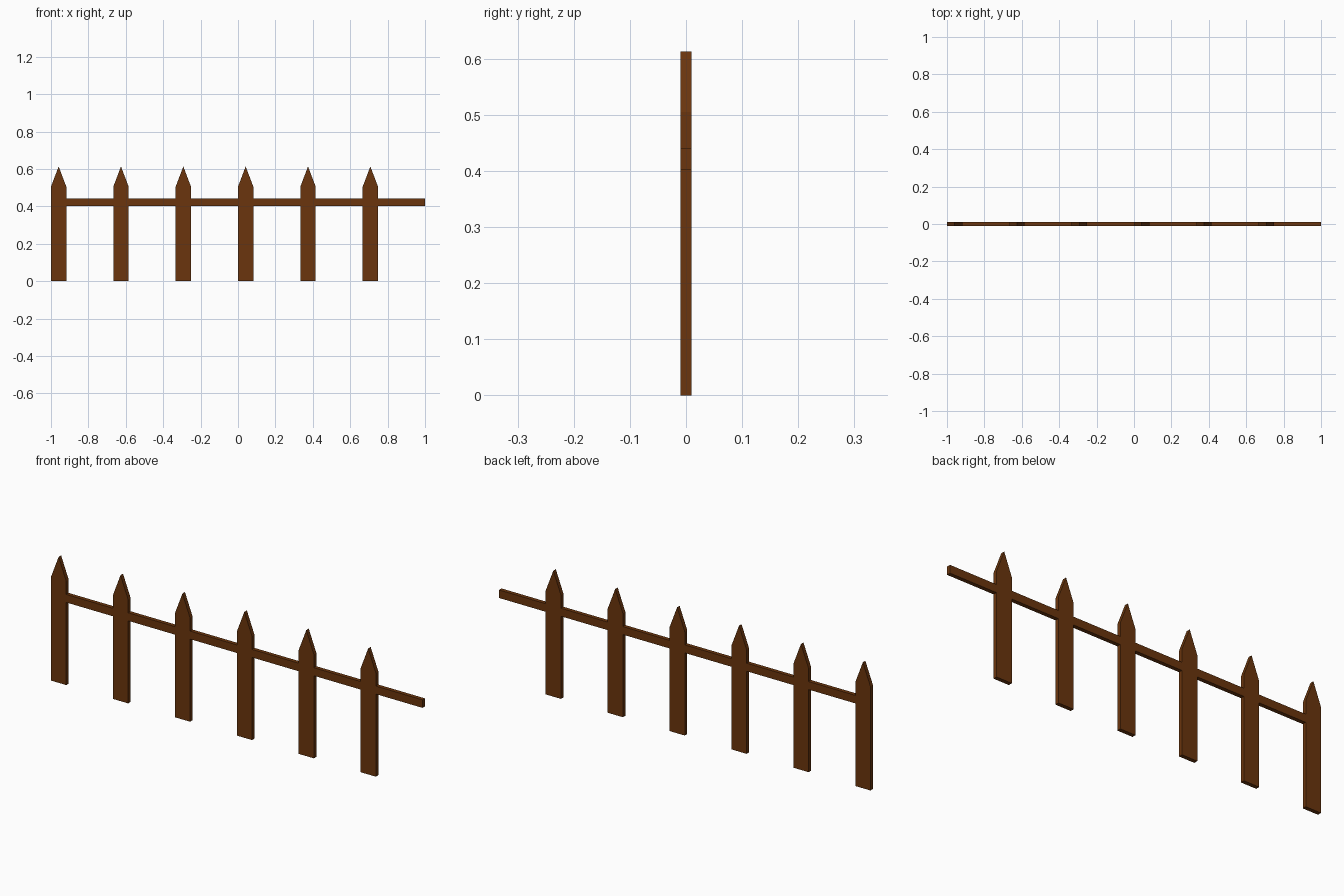
import bpy, bmesh

if "Cube" in bpy.data.objects:
    bpy.data.objects.remove(bpy.data.objects["Cube"])

PITCH, W, T = 1 / 3, 0.082, 0.0096      # picket spacing, picket width, half thickness
SHOULDER, TIP = 0.505, 0.613
RAIL_LOW, RAIL_HIGH = 0.402, 0.441

wood = bpy.data.materials.new("brown wood")
wood.diffuse_color = (0.145, 0.036, 0.004, 1)
wood.use_nodes = True
wood.node_tree.nodes["Principled BSDF"].inputs["Base Color"].default_value = wood.diffuse_color


def plank(name, outline):
    """Extrude an x-z outline through the fence thickness."""
    bm = bmesh.new()
    face = bm.faces.new([bm.verts.new((x, -T, z)) for x, z in outline])
    ext = bmesh.ops.extrude_face_region(bm, geom=[face])
    verts = [v for v in ext["geom"] if isinstance(v, bmesh.types.BMVert)]
    bmesh.ops.translate(bm, verts=verts, vec=(0, 2 * T, 0))
    bmesh.ops.recalc_face_normals(bm, faces=bm.faces)
    mesh = bpy.data.meshes.new(name)
    bm.to_mesh(mesh)
    bm.free()
    mesh.materials.append(wood)
    bpy.context.collection.objects.link(bpy.data.objects.new(name, mesh))


for i in range(6):
    x = -1 + i * PITCH
    # pointed picket
    plank(f"picket_{i + 1}", [(x, 0), (x + W, 0), (x + W, SHOULDER),
                              (x + W / 2, TIP), (x, SHOULDER)])
    # rail section flush with the pickets
    plank(f"rail_{i + 1}", [(x + W, RAIL_LOW), (x + PITCH, RAIL_LOW),
                            (x + PITCH, RAIL_HIGH), (x + W, RAIL_HIGH)])
